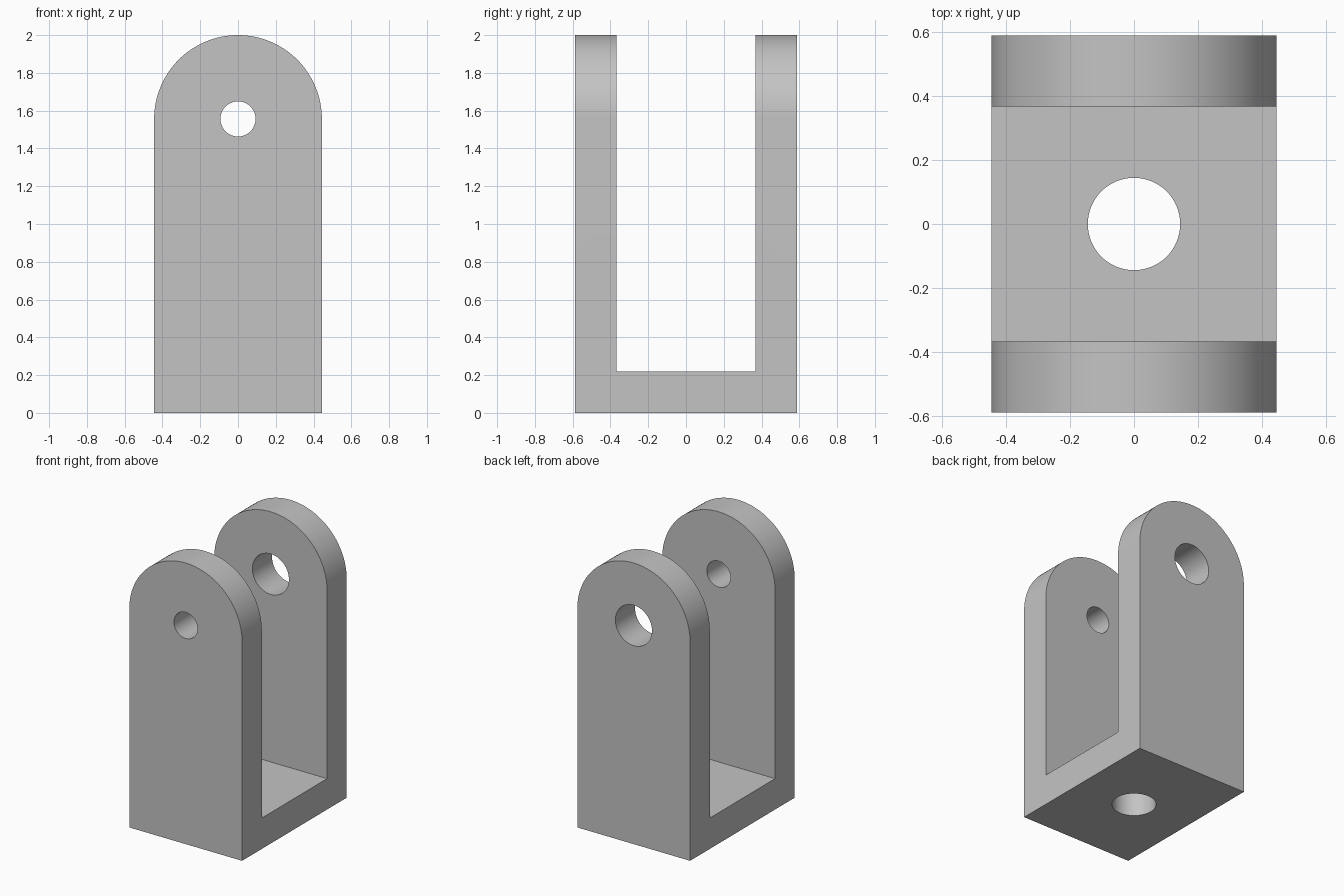
import bpy
import bmesh
import math
from mathutils import Matrix

HALF_WIDTH = 0.444
HALF_DEPTH = 0.588
SLOT_HALF = 0.367
FLOOR_Z = 0.22
PIN_Z = 2 - HALF_WIDTH
ARC_STEPS = 64

cube = bpy.data.objects.get("Cube")
if cube:
    bpy.data.objects.remove(cube, do_unlink=True)

# Single grey material
grey = bpy.data.materials.new("plain_grey")
grey.use_nodes = True
grey.diffuse_color = (0.55, 0.55, 0.55, 1)
shader = next(n for n in grey.node_tree.nodes if n.type == 'BSDF_PRINCIPLED')
shader.inputs["Base Color"].default_value = grey.diffuse_color


def add_object(name, bm):
    bmesh.ops.recalc_face_normals(bm, faces=bm.faces)
    mesh = bpy.data.meshes.new(name)
    bm.to_mesh(mesh)
    bm.free()
    mesh.materials.append(grey)
    obj = bpy.data.objects.new(name, mesh)
    bpy.context.scene.collection.objects.link(obj)
    return obj


def round_cutter(name, radius, length, centre, along_y):
    bm = bmesh.new()
    turn = Matrix.Rotation(math.pi / 2 if along_y else 0, 4, 'X')
    bmesh.ops.create_cone(bm, cap_ends=True, segments=ARC_STEPS,
                          radius1=radius, radius2=radius, depth=length,
                          matrix=Matrix.Translation(centre) @ turn)
    return add_object(name, bm)


# Round-topped block, extruded front to back
outline = [(-HALF_WIDTH, 0), (HALF_WIDTH, 0)]
for i in range(ARC_STEPS + 1):
    angle = math.pi * i / ARC_STEPS
    outline.append((HALF_WIDTH * math.cos(angle), PIN_Z + HALF_WIDTH * math.sin(angle)))
bm = bmesh.new()
face = bm.faces.new([bm.verts.new((x, -HALF_DEPTH, z)) for x, z in outline])
extruded = bmesh.ops.extrude_face_region(bm, geom=[face])
moved = [v for v in extruded["geom"] if isinstance(v, bmesh.types.BMVert)]
bmesh.ops.translate(bm, verts=moved, vec=(0, 2 * HALF_DEPTH, 0))
bracket = add_object("clevis_bracket", bm)

# Slot between the two arms
bm = bmesh.new()
slot_height = 3
bmesh.ops.create_cube(
    bm, size=1,
    matrix=Matrix.Translation((0, 0, FLOOR_Z + slot_height / 2))
    @ Matrix.Diagonal((2, 2 * SLOT_HALF, slot_height, 1)))
cutters = [add_object("slot_cutter", bm)]

# Small front pin hole, large back pin hole, base bolt hole
arm_y = (SLOT_HALF + HALF_DEPTH) / 2
cutters += [
    round_cutter("front_hole_cutter", 0.093, 0.5, (0, -arm_y, PIN_Z), True),
    round_cutter("back_hole_cutter", 0.144, 0.5, (0, arm_y, PIN_Z), True),
    round_cutter("base_hole_cutter", 0.144, 0.6, (0, 0, FLOOR_Z / 2), False),
]

bpy.ops.object.select_all(action='DESELECT')
bpy.context.view_layer.objects.active = bracket
bracket.select_set(True)
for cutter in cutters:
    cutter.hide_render = True
    cut = bracket.modifiers.new(cutter.name, 'BOOLEAN')
    cut.operation = 'DIFFERENCE'
    cut.solver = 'EXACT'
    cut.object = cutter
    bpy.ops.object.modifier_apply(modifier=cut.name)
    bpy.data.objects.remove(cutter, do_unlink=True)

# Smooth curved walls, crisp edges
bpy.ops.object.shade_smooth_by_angle(angle=math.radians(30))
